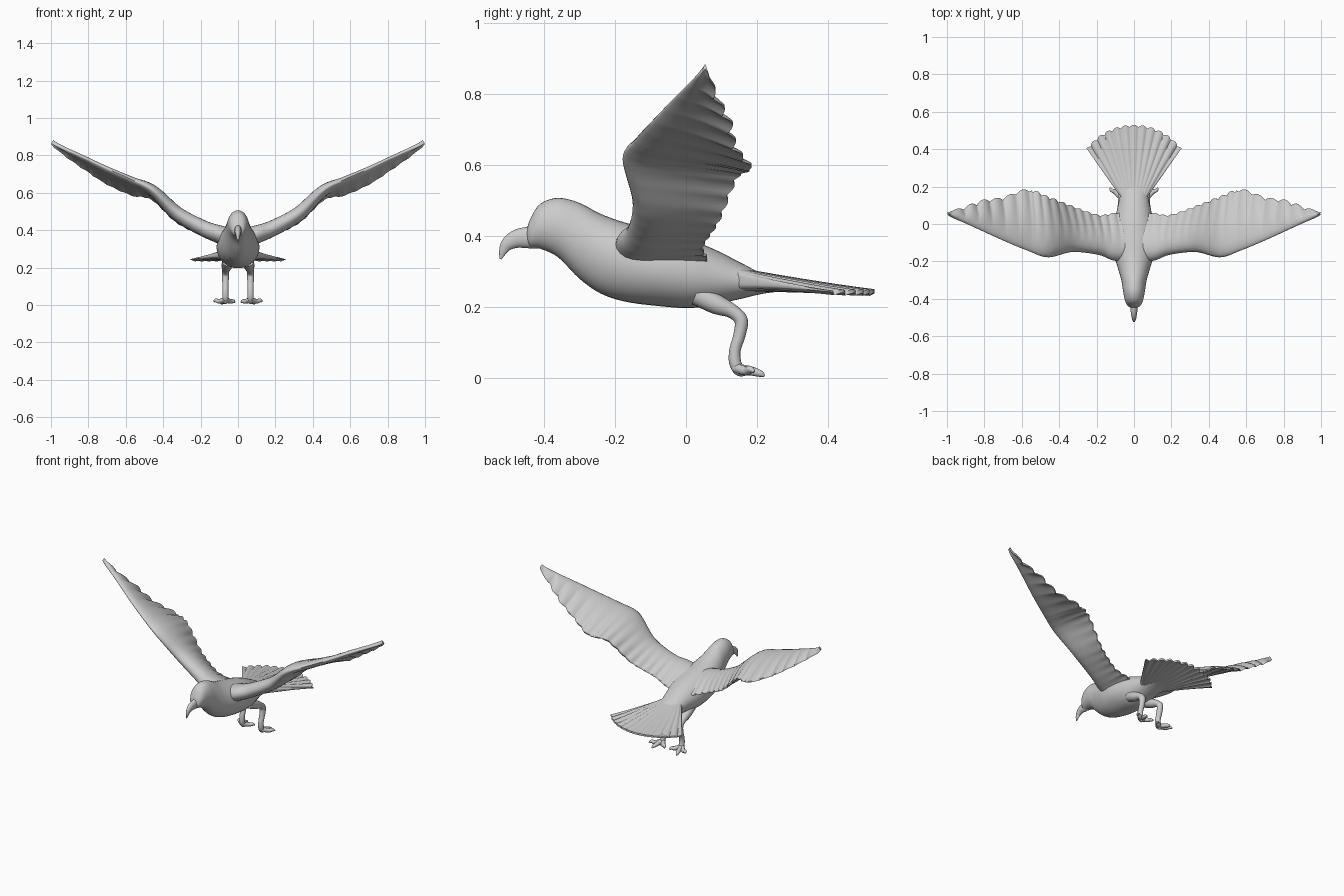
import bpy, bmesh, math
from mathutils import Vector

if "Cube" in bpy.data.objects:
    bpy.data.objects.remove(bpy.data.objects["Cube"])

def smooth_rows(rows, n):
    """Catmull-Rom interpolation of number tuples."""
    out = []
    for i in range(len(rows) - 1):
        p0, p1, p2, p3 = rows[max(i - 1, 0)], rows[i], rows[i + 1], rows[min(i + 2, len(rows) - 1)]
        for k in range(n):
            t = k / n
            out.append(tuple(0.5 * (2 * b + (c - a) * t + (2 * a - 5 * b + 4 * c - d) * t * t
                                    + (3 * b - a - 3 * c + d) * t ** 3)
                             for a, b, c, d in zip(p0, p1, p2, p3)))
    return out + [tuple(rows[-1])]

def loft(name, rings, angle=60):
    """Skin closed rings of equal length and cap the ends."""
    bm = bmesh.new()
    vs = [[bm.verts.new(p) for p in ring] for ring in rings]
    n = len(vs[0])
    for a, b in zip(vs, vs[1:]):
        for i in range(n):
            j = (i + 1) % n
            bm.faces.new((a[i], a[j], b[j], b[i]))
    bm.faces.new(vs[0])
    bm.faces.new(vs[-1])
    bmesh.ops.recalc_face_normals(bm, faces=bm.faces)
    me = bpy.data.meshes.new(name)
    bm.to_mesh(me)
    bm.free()
    ob = bpy.data.objects.new(name, me)
    bpy.context.collection.objects.link(ob)
    bpy.ops.object.select_all(action='DESELECT')
    ob.select_set(True)
    bpy.context.view_layer.objects.active = ob
    bpy.ops.object.shade_smooth_by_angle(angle=math.radians(angle))
    return ob

def tube(name, rows, squash=1.0, n=6, sides=16):
    """Round tube through rows of (x, y, z, radius); squash narrows it in x."""
    pts = smooth_rows(rows, n)
    rings = []
    for i, p in enumerate(pts):
        d = Vector(pts[min(i + 1, len(pts) - 1)][:3]) - Vector(pts[max(i - 1, 0)][:3])
        side = Vector((1, 0, 0))
        side = (side - d.normalized() * side.dot(d.normalized())).normalized()
        up = d.normalized().cross(side)
        r = max(p[3], 0.002)
        rings.append([Vector(p[:3]) + r * (squash * math.cos(a) * side + math.sin(a) * up)
                      for a in (2 * math.pi * k / sides for k in range(sides))])
    return loft(name, rings)

def section(lead, trail, normal, half, n=14):
    """Closed blade section from lead to trail; half(t) gives (camber, half thickness)."""
    ts = [(1 - math.cos(math.pi * k / n)) / 2 for k in range(n + 1)]
    top, low = [], []
    for t in ts:
        c, h = half(t)
        p = lead.lerp(trail, t)
        top.append(p + normal * (c + h))
        low.append(p + normal * (c - h))
    return top + low[-1:0:-1]

# Body and head: y, top z, bottom z, half width
body = [(-.447, .42, .38, .018), (-.437, .45, .368, .034), (-.41, .49, .364, .048),
        (-.36, .507, .34, .058), (-.30, .493, .28, .068), (-.24, .462, .238, .085),
        (-.17, .437, .215, .105), (-.08, .415, .203, .115), (.01, .39, .197, .106),
        (.08, .362, .207, .09), (.15, .327, .222, .075), (.22, .293, .238, .068),
        (.32, .272, .25, .045)]
loft("body", [[Vector((w * math.cos(a), y, (zt + zb) / 2 + (zt - zb) / 2 * math.sin(a)))
               for a in (2 * math.pi * k / 32 for k in range(32))]
              for y, zt, zb, w in smooth_rows(body, 5)])

# Hooked beak
tube("beak", [(0, -.40, .40, .036), (0, -.44, .396, .031), (0, -.475, .392, .026),
              (0, -.502, .377, .019), (0, -.515, .355, .011), (0, -.521, .335, .003)], squash=.65)

# Wing stations: x, lead y, lead z, trail y, trail z, half thickness
wing = [(.03, -.20, .355, .06, .32, .05), (.11, -.195, .385, .055, .34, .043),
        (.19, -.165, .415, .045, .372, .038), (.33, -.15, .495, .09, .445, .034),
        (.46, -.178, .618, .14, .565, .026), (.57, -.142, .672, .178, .59, .020),
        (.70, -.088, .730, .135, .648, .015), (.81, -.038, .782, .118, .72, .011),
        (.90, .003, .822, .085, .782, .008), (.965, .031, .85, .072, .832, .006),
        (.997, .048, .866, .06, .862, .004)]

def make_wing(name, s):
    st = smooth_rows(wing, 16)
    rings = []
    for i, (x, yl, zl, yt, zt, r) in enumerate(st):
        a, b = st[max(i - 3, 0)], st[min(i + 3, len(st) - 1)]
        nrm = Vector((-s * (b[2] - a[2]), 0, b[0] - a[0])).normalized()
        ripple = abs(math.sin(math.pi * x / (.045 if x < .55 else .07)))
        yt += (.006 + .018 * x) * (ripple - .4) * min(1, (1 - x) * 8)
        wave = .004 * (ripple - .5)

        def half(t):
            h = 2.8 * r * math.sqrt(t) * max(1 - t, 0) ** 1.2 + .004 * min(1, 8 * t)
            return .012 * math.sin(math.pi * t) + wave * t * t, h
        rings.append(section(Vector((s * x, yl, zl)), Vector((s * x, yt, zt)), nrm, half))
    loft(name, rings)

# Fanned tail with scalloped feather tips
rings = []
for k in range(121):
    u = -1 + k / 60
    ang = math.radians(53) * u
    ripple = abs(math.sin(math.pi * (u * 6 + .5)))
    R = .306 + .012 * ripple
    root = Vector((.068 * u, .14, .278))
    tip = Vector((R * math.sin(ang), .2125 + R * math.cos(ang), .241))
    edge = math.sqrt(max(1 - u ** 4, 0)) * .7 + .3

    def half(t):
        return .007 * (ripple - .5) * t, edge * (.028 * (1 - t) ** 1.3 + .006)
    rings.append(section(root, tip, Vector((0, 0, 1)), half))
loft("tail", rings)

# Wings, legs and backward-pointing feet
for side, s in (("left", -1), ("right", 1)):
    make_wing(side + "_wing", s)
    tube(side + "_leg", [(s * .055, .03, .235, .03), (s * .06, .085, .208, .028), (s * .065, .13, .188, .020),
                         (s * .067, .155, .162, .019), (s * .067, .15, .12, .017),
                         (s * .067, .138, .08, .016), (s * .067, .138, .045, .017),
                         (s * .067, .15, .022, .016), (s * .07, .168, .016, .010)])
    for i, (tx, ty, tz) in enumerate([(.128, .192, .022), (.088, .22, .010), (.018, .195, .018)]):
        mx = .067 + (tx - .067) * .5
        tube(f"{side}_toe_{i + 1}", [(s * .067, .138, .03, .014), (s * mx, (.138 + ty) / 2 + .004, .02, .013),
                                     (s * (.067 + (tx - .067) * .85), ty - .012, tz + .003, .010),
                                     (s * tx, ty, tz - .004, .004)], sides=10)
